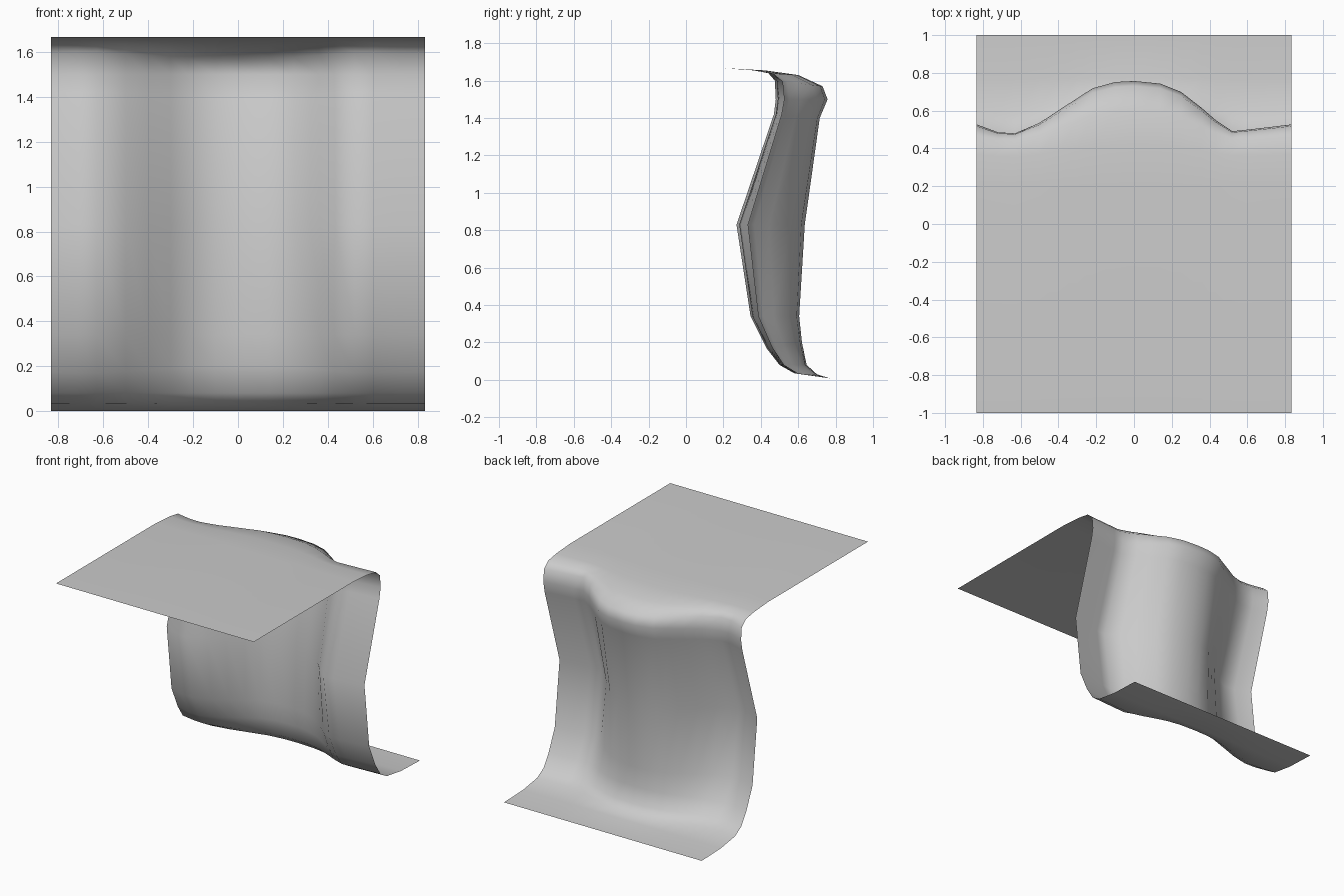
import bpy
import bmesh

cube = bpy.data.objects.get("Cube")
if cube:
    bpy.data.objects.remove(cube, do_unlink=True)

# One plain grey material
grey = bpy.data.materials.new("plain_grey")
grey.use_nodes = True
colour = (0.6, 0.6, 0.6, 1)
grey.diffuse_color = colour
grey.node_tree.nodes["Principled BSDF"].inputs["Base Color"].default_value = colour

# Wavy plan of the wall: (x, weight), 0 = front of a fold, 1 = back of the bulge
plan = [(-.833, .17), (-.72, .02), (-.63, 0), (-.5, .2), (-.4, .44), (-.3, .67),
        (-.22, .86), (-.1, .98), (0, 1), (.14, .95), (.25, .79), (.36, .48),
        (.43, .26), (.52, .04), (.6, .07), (.72, .12), (.833, .17)]

# Side profiles (y, z) from the top front edge down to the bottom back edge
fold = [(-1, 1.667), (.2, 1.667), (.36, 1.655), (.44, 1.64), (.475, 1.6), (.48, 1.5),
        (.47, 1.42), (.27, .83), (.345, .34), (.43, .17), (.5, .08), (.58, .035),
        (.77, .008), (1, 0)]
bulge = [(-1, 1.667), (.2, 1.667), (.42, 1.655), (.6, 1.63), (.73, 1.57), (.757, 1.5),
         (.715, 1.4), (.635, .83), (.605, .34), (.62, .2), (.645, .08), (.7, .03),
         (.77, .008), (1, 0)]


def blend(a, b, t):
    return a + (b - a) * t


# Draped sheet: loft between the two profiles along the plan
bm = bmesh.new()
columns = []
for x, t in plan:
    columns.append([bm.verts.new((x, blend(f[0], b[0], t), blend(f[1], b[1], t)))
                    for f, b in zip(fold, bulge)])
for left, right in zip(columns, columns[1:]):
    for i in range(len(fold) - 1):
        face = bm.faces.new((left[i], right[i], right[i + 1], left[i + 1]))
        face.smooth = True

mesh = bpy.data.meshes.new("draped_sheet")
bm.to_mesh(mesh)
bm.free()
mesh.materials.append(grey)
sheet = bpy.data.objects.new("draped_sheet", mesh)
bpy.context.collection.objects.link(sheet)
